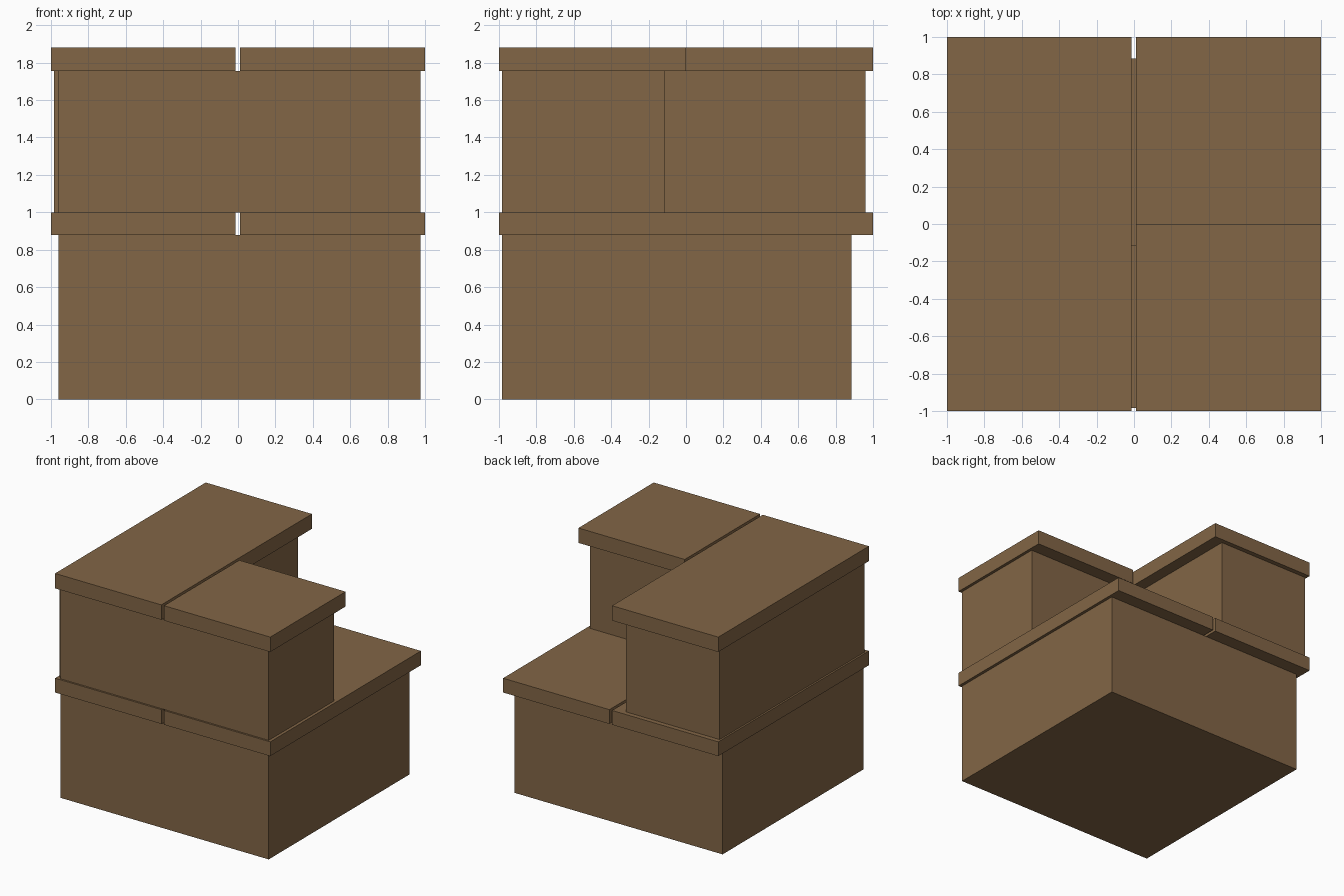
import bpy

if "Cube" in bpy.data.objects:
    bpy.data.objects.remove(bpy.data.objects["Cube"])

# single wood colour
wood = bpy.data.materials.new("brown wood")
wood.diffuse_color = (0.225, 0.133, 0.061, 1.0)
wood.use_nodes = True
wood.node_tree.nodes["Principled BSDF"].inputs["Base Color"].default_value = wood.diffuse_color


def box(name, x, y, z):
    """Box from (min, max) ranges on each axis."""
    bpy.ops.mesh.primitive_cube_add(size=1)
    ob = bpy.context.object
    ob.name = name
    ob.location = [(a + b) / 2 for a, b in (x, y, z)]
    ob.scale = [b - a for a, b in (x, y, z)]
    bpy.ops.object.transform_apply(location=True, rotation=False, scale=True)
    ob.data.materials.append(wood)
    return ob


LEFT, RIGHT = (-1.0, -0.013), (0.012, 1.0)   # lid halves, split by a thin gap
LOWER_LID, UPPER_LID = (0.88, 1.0), (1.755, 1.88)
UPPER_BODY = (1.0, 1.755)

# lower storey: full box under two long lids
box("lower_body", (-0.96, 0.975), (-0.985, 0.885), (0, 0.88))
box("lower_lid_left", LEFT, (-1, 1), LOWER_LID)
box("lower_lid_right", RIGHT, (-1, 1), LOWER_LID)

# upper storey: L-shaped body from two boxes
box("upper_front_body", (-0.96, 0.975), (-0.985, -0.115), UPPER_BODY)
box("upper_left_body", (-0.985, -0.115), (-0.96, 0.96), UPPER_BODY)

# upper lids: long on the left, short on the right
box("upper_lid_left", LEFT, (-1, 1), UPPER_LID)
box("upper_lid_right", RIGHT, (-1, 0), UPPER_LID)
